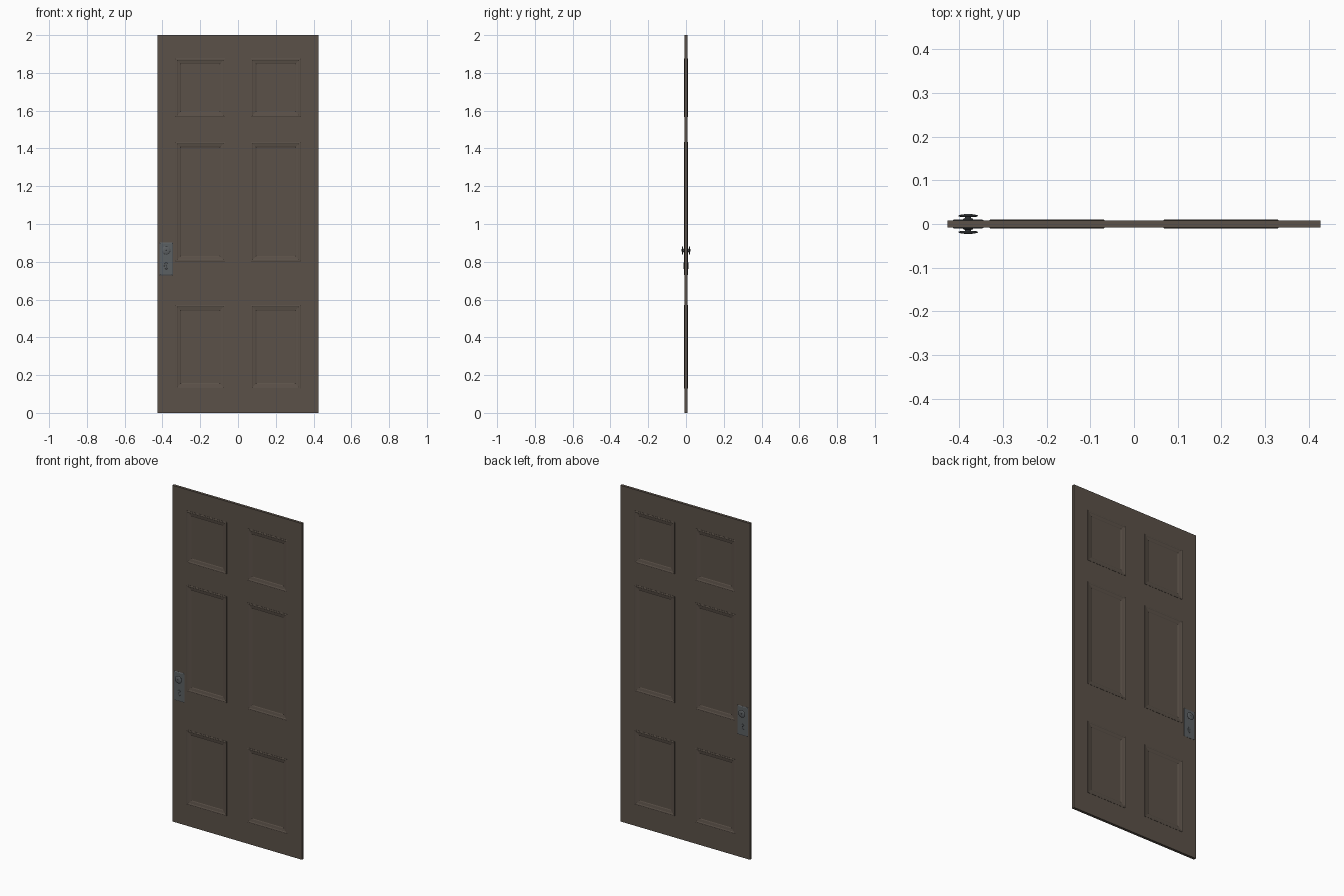
import bpy, bmesh, math
from mathutils import Vector

if "Cube" in bpy.data.objects:
    bpy.data.objects.remove(bpy.data.objects["Cube"])


def material(name, rgb):
    m = bpy.data.materials.new(name)
    m.diffuse_color = (*rgb, 1)
    m.use_nodes = True
    m.node_tree.nodes["Principled BSDF"].inputs["Base Color"].default_value = m.diffuse_color
    return m


WOOD = material("dark brown wood", (0.105, 0.083, 0.066))
METAL = material("grey metal", (0.105, 0.115, 0.122))
DARK = material("dark metal", (0.03, 0.032, 0.035))


def finish(bm, name, mat, smooth=None):
    bmesh.ops.recalc_face_normals(bm, faces=bm.faces)
    me = bpy.data.meshes.new(name)
    bm.to_mesh(me)
    bm.free()
    me.materials.append(mat)
    ob = bpy.data.objects.new(name, me)
    bpy.context.collection.objects.link(ob)
    if smooth:
        bpy.ops.object.select_all(action='DESELECT')
        ob.select_set(True)
        bpy.context.view_layer.objects.active = ob
        bpy.ops.object.shade_smooth_by_angle(angle=math.radians(smooth))
    return ob


def skin(bm, rings):
    """Joins matching rings of points into a closed solid."""
    vr = [[bm.verts.new(p) for p in r] for r in rings]
    n = len(vr[0])
    for a, b in zip(vr, vr[1:]):
        for i in range(n):
            j = (i + 1) % n
            bm.faces.new((a[i], a[j], b[j], b[i]))
    bm.faces.new(vr[0])
    bm.faces.new(vr[-1])


def rect_loft(name, x0, x1, z0, z1, profile, mat):
    """Two-sided rectangular slab; profile is (inset, half depth) from rim to centre."""
    path = [(i, -y) for i, y in reversed(profile)] + list(profile)
    bm = bmesh.new()
    skin(bm, [[Vector(p) for p in ((x0 + i, y, z0 + i), (x1 - i, y, z0 + i),
                                   (x1 - i, y, z1 - i), (x0 + i, y, z1 - i))]
              for i, y in path])
    return finish(bm, name, mat)


def turned(name, x, z, profile, mat, sides=24, stretch=1.0):
    """Round fitting on both faces; profile is (radius, distance from door centre)."""
    bm = bmesh.new()
    for s in (-1, 1):
        skin(bm, [[Vector((x + r * math.cos(2 * math.pi * k / sides), s * y,
                           z + stretch * r * math.sin(2 * math.pi * k / sides)))
                   for k in range(sides)] for r, y in profile])
    return finish(bm, name, mat, 35)


W, T = 0.427, 0.008            # half width and half thickness of the frame
PX0, PX1 = 0.068, 0.331        # panel opening in x
ROWS = [("lower", 0.128, 0.571), ("middle", 0.802, 1.434), ("upper", 1.567, 1.875)]
plank = [(0, T)]

# stiles
rect_loft("left_stile", -W, -PX1, 0, 2, plank, WOOD)
rect_loft("right_stile", PX1, W, 0, 2, plank, WOOD)

# rails
edges = [0] + [z for r in ROWS for z in r[1:]] + [2]
for n, name in enumerate(("bottom_rail", "lock_rail", "upper_rail", "top_rail")):
    rect_loft(name, -PX1, PX1, edges[2 * n], edges[2 * n + 1], plank, WOOD)

# mullions and moulded panels
moulding = [(0, 0.0092), (0.002, 0.0104), (0.007, 0.0104), (0.010, 0.0085),
            (0.018, 0.0072), (0.025, 0.0060), (0.029, 0.0040)]
for row, z0, z1 in ROWS:
    rect_loft(row + "_mullion", -PX0, PX0, z0, z1, plank, WOOD)
    rect_loft(row + "_left_panel", -PX1, -PX0, z0, z1, moulding, WOOD)
    rect_loft(row + "_right_panel", PX0, PX1, z0, z1, moulding, WOOD)

# lock plate with bevelled rim
LX, KZ, HZ = -0.380, 0.860, 0.778
rect_loft("lock_plate", LX - 0.035, LX + 0.035, 0.728, 0.901,
          [(0, 0.0088), (0.004, 0.0108)], METAL)

# knob: collar, neck and lens-shaped grip
turned("knob_neck", LX, KZ, [(0.012, 0.010), (0.011, 0.012), (0.007, 0.0135),
                             (0.007, 0.017)], METAL)
turned("knob_grip", LX, KZ, [(0.008, 0.0155), (0.017, 0.0160), (0.0215, 0.0175),
                             (0.0225, 0.0190), (0.0200, 0.0207), (0.012, 0.0222),
                             (0.005, 0.0226)], METAL)
turned("knob_centre", LX, KZ, [(0.004, 0.020), (0.004, 0.0229)], DARK, 12)

# keyhole cover with its opening
turned("keyhole_cover", LX, HZ, [(0.011, 0.010), (0.010, 0.0122), (0.008, 0.0126)],
       METAL, 20, 1.7)
turned("keyhole_round", LX, HZ + 0.004, [(0.0035, 0.011), (0.0035, 0.0129)], DARK, 12)
rect_loft("keyhole_slot", LX - 0.0018, LX + 0.0018, HZ - 0.010, HZ + 0.003,
          [(0, 0.0128)], DARK)
